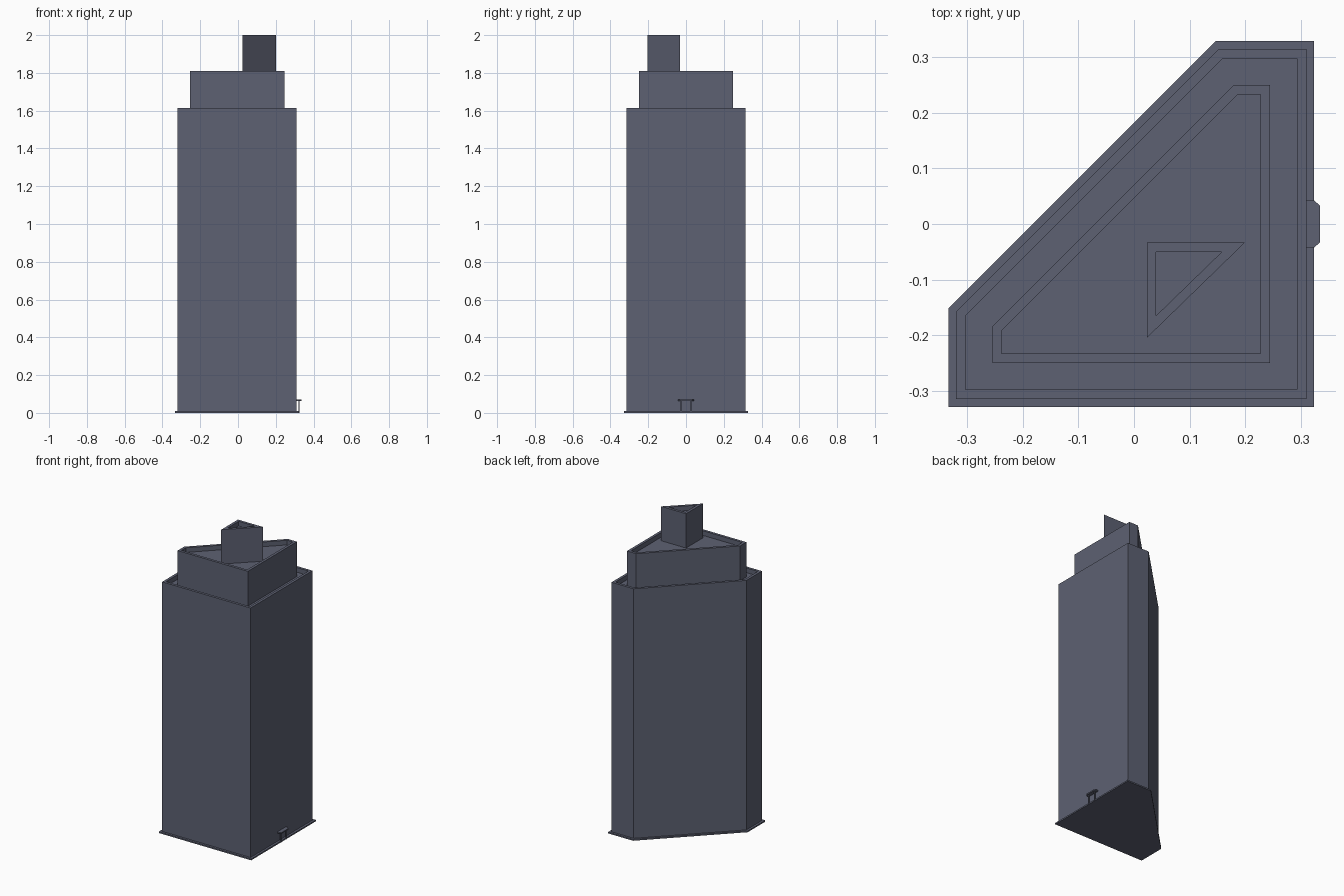
import bpy, bmesh
from mathutils import Vector

if "Cube" in bpy.data.objects:
    bpy.data.objects.remove(bpy.data.objects["Cube"])

CX = -0.005                      # tower axis, shifted by the entrance canopy
PITCH, GROUND, FLOORS = 0.197, 0.009, 8
ROOF = GROUND + PITCH * FLOORS   # main roof level
LIP, WALL = 0.03, 0.017          # parapet height and thickness

slate = bpy.data.materials.new("slate")
slate.diffuse_color = (0.11, 0.12, 0.17, 1)
slate.use_nodes = True
slate.node_tree.nodes["Principled BSDF"].inputs["Base Color"].default_value = slate.diffuse_color


def inset(pts, d):
    """Offset a counter-clockwise outline inwards with mitred corners."""
    out = []
    for i, p in enumerate(pts):
        a, b = p - pts[i - 1], pts[(i + 1) % len(pts)] - p
        n1 = Vector((-a.y, a.x)).normalized()
        n2 = Vector((-b.y, b.x)).normalized()
        out.append(p + (n1 + n2) * d / (1 + n1.dot(n2)))
    return out


def stack(name, rings):
    """Skin a list of (outline, z) rings and cap both ends."""
    bm = bmesh.new()
    loops = [[bm.verts.new((p.x, p.y, z)) for p in pts] for pts, z in rings]
    for lo, hi in zip(loops, loops[1:]):
        for i in range(len(lo)):
            j = (i + 1) % len(lo)
            bm.faces.new((lo[i], lo[j], hi[j], hi[i]))
    bm.faces.new(loops[0][::-1])
    bm.faces.new(loops[-1])
    me = bpy.data.meshes.new(name)
    bm.to_mesh(me)
    bm.free()
    me.materials.append(slate)
    ob = bpy.data.objects.new(name, me)
    bpy.context.collection.objects.link(ob)
    return ob


def storey_block(name, pts, levels):
    """Walls split at floor levels, then a parapet around a sunken roof."""
    top, inner = levels[-1] + LIP, inset(pts, WALL)
    rings = [(pts, z) for z in levels]
    return stack(name, rings + [(pts, top), (inner, top), (inner, levels[-1])])


def outline(*pts):
    return [Vector(p) for p in pts]


# square plan with one corner cut on the diagonal, with wall bay divisions
h = 0.315
plan = [Vector((x * h + CX, y * h)) for x, y in (
    (-1, -1), (0, -1), (1, -1), (1, 0), (1, 1),
    (0.5, 1), (0, 0.5), (-0.5, 0), (-1, -0.5))]

# ground slab
stack("ground_slab", [(inset(plan, -0.014), 0), (inset(plan, -0.014), GROUND)])

# main shaft and set-back storey
storey_block("main_shaft", plan, [GROUND + PITCH * i for i in range(FLOORS + 1)])
storey_block("upper_storey", inset(plan, 0.065), [ROOF, ROOF + 0.194])

# triangular roof turret
storey_block("roof_turret",
             outline((0.023, -0.205), (0.2, -0.033), (0.023, -0.033)),
             [ROOF + 0.194, 1.97])

# entrance canopy on the right side, with two posts
canopy = outline((0.305, -0.043), (0.323, -0.043), (0.335, -0.033),
                 (0.335, 0.033), (0.323, 0.043), (0.305, 0.043))
stack("entrance_canopy", [(canopy, 0.062), (canopy, 0.07)])
for side, y in (("left", -0.027), ("right", 0.027)):
    post = outline((0.32, y - 0.003), (0.326, y - 0.003),
                   (0.326, y + 0.003), (0.32, y + 0.003))
    stack("canopy_post_" + side, [(post, 0), (post, 0.063)])
